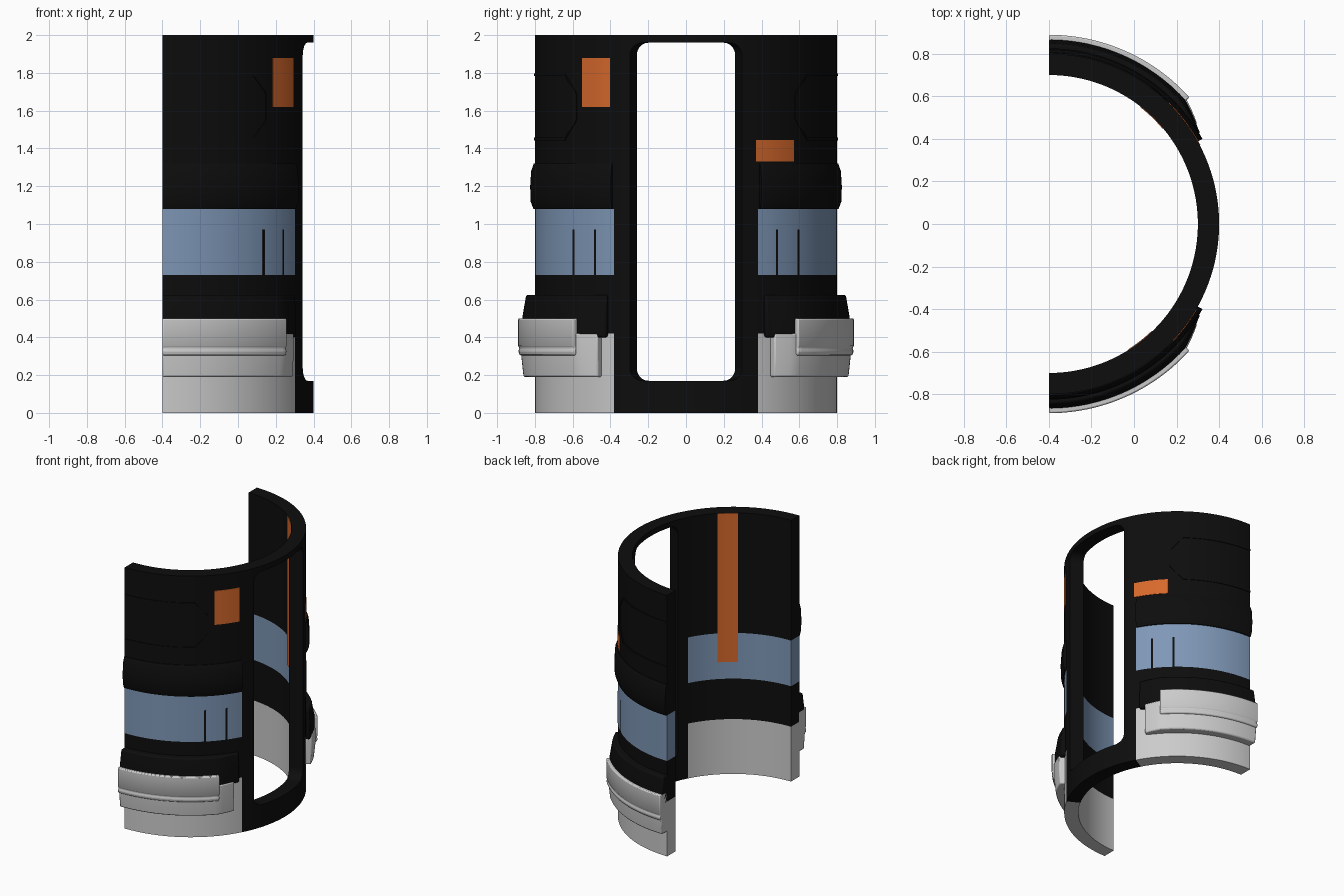
import bpy, bmesh
from math import sin, cos, pi, radians

if "Cube" in bpy.data.objects:
    bpy.data.objects.remove(bpy.data.objects["Cube"])

CX, R_IN, R_OUT = -0.4, 0.7, 0.8      # axis position and wall radii
FRAME, WINDOW = 28.5, 21.8            # half angles of window frame and opening


def colour(name, rgb):
    m = bpy.data.materials.new(name)
    m.diffuse_color = (*rgb, 1)
    m.use_nodes = True
    m.node_tree.nodes["Principled BSDF"].inputs["Base Color"].default_value = m.diffuse_color
    return m


BLACK = colour("black", (0.004, 0.004, 0.004))
BLUE = colour("blue", (0.21, 0.31, 0.47))
ORANGE = colour("orange", (0.68, 0.14, 0.025))


def steps(a0, a1, size=2.0):
    n = max(1, round(abs(a1 - a0) / size))
    return [a0 + (a1 - a0) * i / n for i in range(n + 1)]


def sweep(name, angles, profile, mat=None, mirror=False, bevel=0):
    """Closed solid: profile(angle) gives (radius, z) points, swept about the axis."""
    bm = bmesh.new()
    rings = []
    for a in angles:
        t = radians(a)
        rings.append([bm.verts.new((CX + r * cos(t), r * sin(t), z)) for r, z in profile(a)])
    n = len(rings[0])
    for p, q in zip(rings, rings[1:]):
        for i in range(n):
            j = (i + 1) % n
            bm.faces.new((p[i], p[j], q[j], q[i]))
    bm.faces.new(rings[0])
    bm.faces.new(rings[-1])
    bmesh.ops.recalc_face_normals(bm, faces=bm.faces)
    me = bpy.data.meshes.new(name)
    bm.to_mesh(me)
    bm.free()
    ob = bpy.data.objects.new(name, me)
    bpy.context.collection.objects.link(ob)
    if mat:
        me.materials.append(mat)
    bpy.ops.object.select_all(action='DESELECT')
    ob.select_set(True)
    bpy.context.view_layer.objects.active = ob
    bpy.ops.object.shade_smooth_by_angle(angle=radians(35))
    if bevel:
        b = ob.modifiers.new("bevel", 'BEVEL')
        b.width, b.segments, b.limit_method, b.angle_limit = bevel, 2, 'ANGLE', radians(40)
    if mirror:
        m = ob.modifiers.new("mirror", 'MIRROR')
        m.use_axis = (False, True, False)
    return ob


def box(r0, r1, z0, z1):
    return lambda a: [(r0, z0), (r1, z0), (r1, z1), (r0, z1)]


# Wall sections beside the window frame
side = steps(FRAME, 90)
sweep("upper_wall", side, box(R_IN, R_OUT, 1.08, 2.0), BLACK, True)
sweep("blue_band", side, box(R_IN, R_OUT, 0.73, 1.08), BLUE, True)
sweep("lower_wall", side, box(R_IN, R_OUT, 0.42, 0.73), BLACK, True)
sweep("base_wall", side, box(R_IN, R_OUT, 0.0, 0.42), None, True)

# Window frame: posts, then sill and header with rounded corners
sweep("window_post", steps(WINDOW, FRAME), box(R_IN, R_OUT, 0, 2), BLACK, True)
CORNER = 0.065
CORNER_DEG = CORNER / 0.7 * 180 / pi
corner = [WINDOW - CORNER_DEG * (1 - cos(pi / 2 * i / 6)) for i in range(7)]
opening = [-a for a in corner] + steps(-WINDOW + CORNER_DEG, WINDOW - CORNER_DEG)[1:-1] + corner[::-1]


def inset(a):
    u = max(0, abs(a) - (WINDOW - CORNER_DEG)) / CORNER_DEG
    return CORNER * (1 - max(0, 1 - u * u) ** 0.5)


sweep("window_sill", opening, lambda a: box(R_IN, R_OUT, 0, 0.17 + inset(a))(a), BLACK)
sweep("window_header", opening, lambda a: box(R_IN, R_OUT, 1.96 - inset(a), 2)(a), BLACK)

# Raised collar above the blue band
sweep("raised_collar", steps(FRAME + 0.5, 90),
      lambda a: [(0.79, 1.08), (0.808, 1.08), (0.823, 1.12), (0.825, 1.2),
                 (0.82, 1.28), (0.806, 1.32), (0.79, 1.32)], BLACK, True)


# Stepped clamp around the base; thins out towards the window
def tapered(points):
    def f(a):
        k = min(1, max(0.45, 0.45 + (a - 32) / 10 * 0.55))
        return [(R_OUT + (r - R_OUT) * k, z) for r, z in points]
    return f


sweep("clamp_shoulder", steps(31, 90),
      tapered([(0.79, 0.4), (0.866, 0.4), (0.866, 0.51), (0.846, 0.625), (0.79, 0.625)]),
      BLACK, True, 0.01)
sweep("clamp_lower", steps(34, 90),
      tapered([(0.79, 0.19), (0.86, 0.19), (0.872, 0.3), (0.872, 0.42), (0.79, 0.42)]),
      None, True, 0.008)
sweep("clamp_upper", steps(42, 90),
      lambda a: [(0.79, 0.305), (0.882, 0.305), (0.888, 0.33), (0.88, 0.342),
                 (0.889, 0.355), (0.889, 0.5), (0.79, 0.5)], None, True, 0.008)

# Dark slots in the blue band
for i, a in enumerate((37, 48)):
    sweep(f"band_slot_{i + 1}", steps(a - 0.5, a + 0.5), box(0.79, 0.802, 0.73, 0.97), BLACK, True)

# Thin raised outline of the upper panel
trim = [(90, 1.79), (53, 1.79), (46.5, 1.69), (46.5, 1.55), (53, 1.45), (90, 1.45)]
for i, ((a0, z0), (a1, z1)) in enumerate(zip(trim, trim[1:])):
    if a0 == a1:
        sweep(f"panel_trim_{i + 1}", [a0 - 0.4, a0 + 0.4], box(0.79, 0.805, z1, z0), BLACK, True)
        continue

    def prof(a, a0=a0, z0=z0, a1=a1, z1=z1):
        z = z0 + (z1 - z0) * (a - a0) / (a1 - a0)
        return box(0.79, 0.805, z - 0.007, z + 0.007)(a)
    sweep(f"panel_trim_{i + 1}", steps(a0, a1), prof, BLACK, True)

# Orange labels outside and strips inside
sweep("front_label", steps(-43.2, -30.1), box(0.798, 0.803, 1.62, 1.88), ORANGE)
sweep("back_label", steps(27.5, 45.4), box(0.798, 0.803, 1.33, 1.445), ORANGE)
sweep("front_inner_strip", steps(-57.7, -46), box(0.697, 0.702, 0.86, 1.998), ORANGE)
sweep("back_inner_strip", steps(40, 52), box(0.697, 0.702, 0.86, 1.998), ORANGE)
